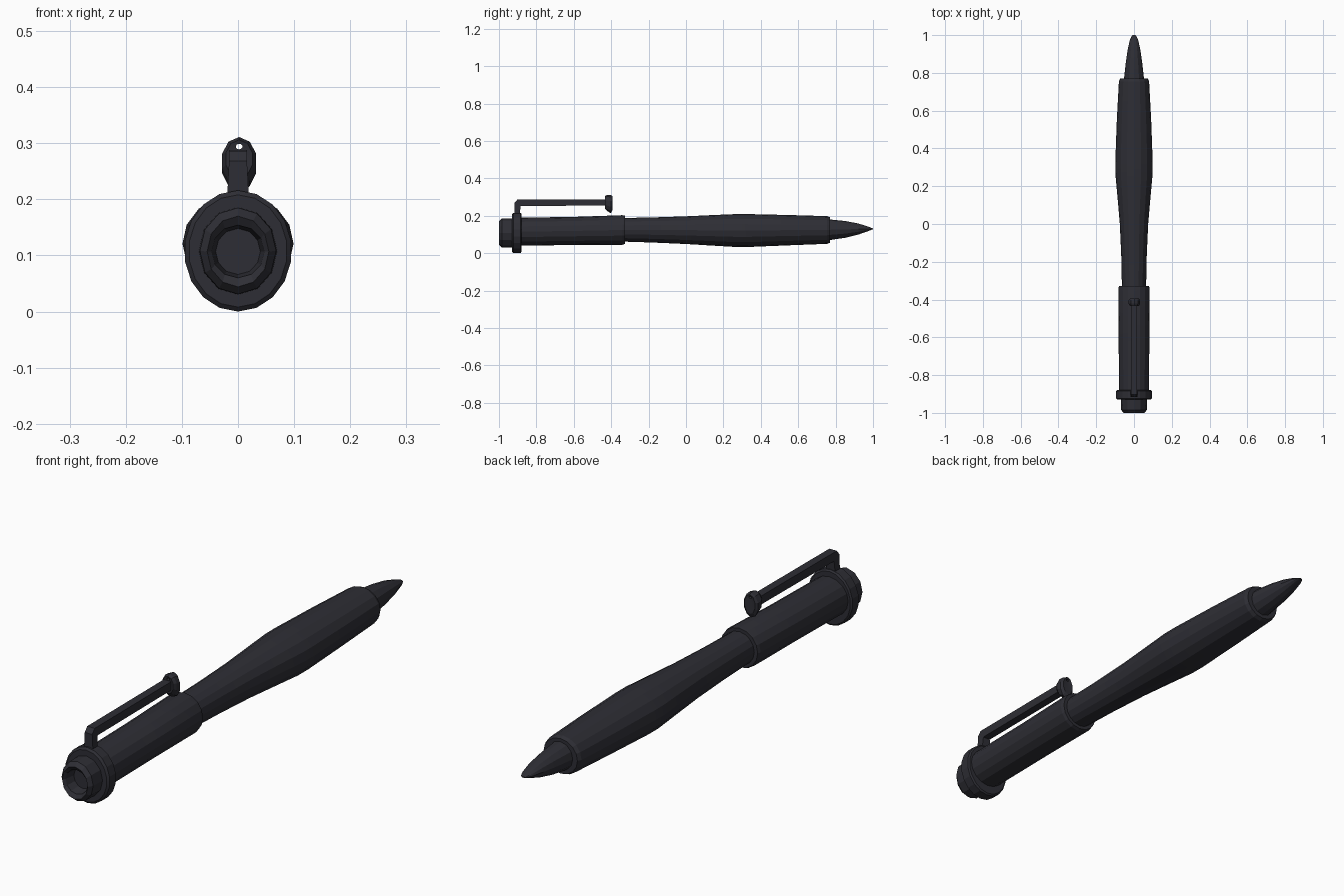
import bpy, bmesh, math

black = bpy.data.materials.new("charcoal black")
black.diffuse_color = (0.027, 0.027, 0.035, 1)


def finish(bm, name):
    bmesh.ops.recalc_face_normals(bm, faces=bm.faces)
    me = bpy.data.meshes.new(name)
    bm.to_mesh(me)
    bm.free()
    me.materials.append(black)
    ob = bpy.data.objects.new(name, me)
    bpy.context.collection.objects.link(ob)
    bpy.context.view_layer.objects.active = ob
    ob.select_set(True)
    bpy.ops.object.shade_smooth_by_angle(angle=math.radians(16))
    ob.select_set(False)
    return ob


def loft(name, stations, sides=16, phase=0.0):
    """Skin elliptical rings (y, centre z, radius x, radius z) and close both ends."""
    bm = bmesh.new()
    rings = []
    for y, zc, rx, rz in stations:
        angs = [phase + 2 * math.pi * i / sides for i in range(sides)]
        rings.append([bm.verts.new((rx * math.sin(a), y, zc + rz * math.cos(a))) for a in angs])
    for a, b in zip(rings, rings[1:]):
        for i in range(sides):
            j = (i + 1) % sides
            bm.faces.new((a[i], a[j], b[j], b[i]))
    bm.faces.new(rings[0])
    bm.faces.new(rings[-1])
    return finish(bm, name)


# Rear cap with recessed socket
loft("end_cap", [(-0.95, 0.107, 0.040, 0.041), (-0.99, 0.107, 0.047, 0.047),
                 (-1.0, 0.107, 0.055, 0.063), (-0.985, 0.108, 0.068, 0.077),
                 (-0.92, 0.108, 0.070, 0.078)], 12)

# Clip collar around the barrel
loft("clip_collar", [(-0.93, 0.108, 0.088, 0.100), (-0.923, 0.108, 0.096, 0.108),
                     (-0.885, 0.108, 0.096, 0.108), (-0.88, 0.108, 0.090, 0.102)], 18)

# Rear barrel
loft("rear_barrel", [(-0.93, 0.114, 0.080, 0.075), (-0.6, 0.119, 0.081, 0.075),
                     (-0.34, 0.124, 0.083, 0.079), (-0.327, 0.125, 0.079, 0.076)])

# Contoured grip
loft("grip", [(-0.34, 0.125, 0.064, 0.063), (-0.18, 0.124, 0.067, 0.067),
              (0.0, 0.123, 0.075, 0.074), (0.15, 0.122, 0.088, 0.082),
              (0.27, 0.121, 0.099, 0.088), (0.33, 0.121, 0.099, 0.088),
              (0.55, 0.123, 0.091, 0.081), (0.755, 0.124, 0.080, 0.074),
              (0.77, 0.124, 0.073, 0.068)])

# Pointed tip
loft("writing_tip", [(0.76, 0.125, 0.054, 0.056), (0.85, 0.127, 0.044, 0.045),
                     (0.92, 0.129, 0.034, 0.030), (0.975, 0.130, 0.022, 0.012),
                     (0.994, 0.130, 0.013, 0.004), (1.0, 0.130, 0.006, 0.002)], 12)

# Bent clip arm: side profile pushed out across x
profile = [(-0.917, 0.19), (-0.917, 0.268), (-0.902, 0.286), (-0.42, 0.288),
           (-0.42, 0.255), (-0.885, 0.252), (-0.889, 0.19)]
bm = bmesh.new()
left, right = ([bm.verts.new((s * (0.020 if z < 0.25 else 0.016), y, z)) for y, z in profile]
               for s in (-1, 1))
bm.faces.new(left)
bm.faces.new(right)
for i in range(len(profile)):
    j = (i + 1) % len(profile)
    bm.faces.new((left[i], left[j], right[j], right[i]))
finish(bm, "clip_arm")

# Clip knob: rounded disc with a tiny eyelet above the arm
bm = bmesh.new()
n = 10
sections = [(-0.432, 0.006, 0.294, 0.005, 0.294), (-0.434, 0.025, 0.272, 0.034, 0.272),
            (-0.422, 0.032, 0.268, 0.043, 0.268), (-0.402, 0.032, 0.262, 0.048, 0.262),
            (-0.394, 0.023, 0.268, 0.038, 0.268), (-0.396, 0.006, 0.294, 0.005, 0.294)]
loops = []
for y, rx, _, rz, zc in sections:
    loops.append([bm.verts.new((0.002 + rx * math.sin(2 * math.pi * i / n), y,
                                zc + rz * math.cos(2 * math.pi * i / n))) for i in range(n)])
for k in range(len(loops)):
    a, b = loops[k], loops[(k + 1) % len(loops)]
    for i in range(n):
        j = (i + 1) % n
        bm.faces.new((a[i], a[j], b[j], b[i]))
finish(bm, "clip_knob")
